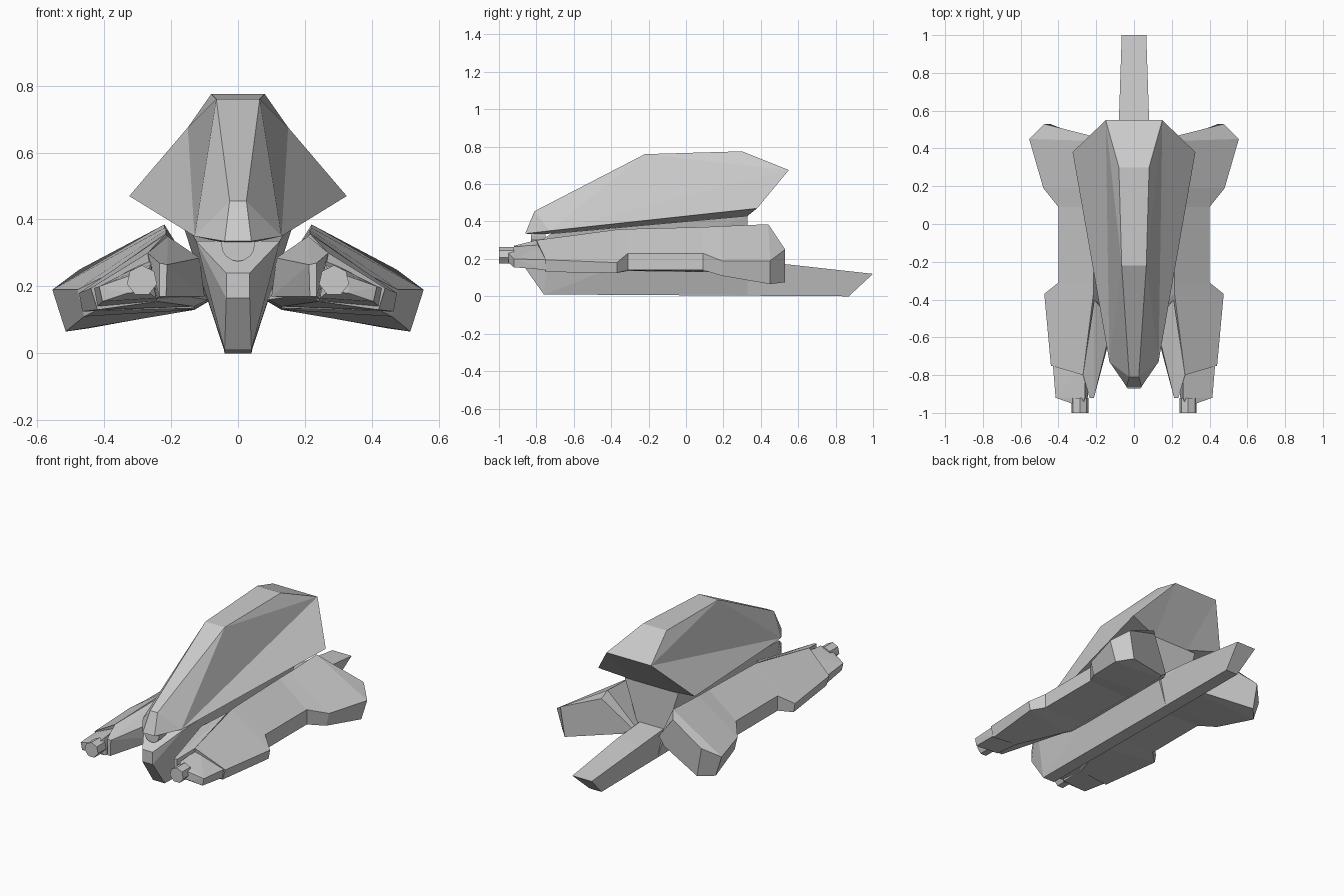
import bpy, bmesh
from math import pi
from mathutils import Matrix

if "Cube" in bpy.data.objects:
    bpy.data.objects.remove(bpy.data.objects["Cube"])


def finish(name, bm, mirror=False):
    bmesh.ops.recalc_face_normals(bm, faces=bm.faces[:])
    mesh = bpy.data.meshes.new(name)
    bm.to_mesh(mesh)
    bm.free()
    ob = bpy.data.objects.new(name, mesh)
    bpy.context.collection.objects.link(ob)
    if mirror:
        mod = ob.modifiers.new("Mirror", 'MIRROR')
        mod.use_mirror_merge = False
    return ob


def hull(name, pts, symmetric=True):
    """Faceted convex solid; symmetric parts repeat their points across x = 0,
    the others become a mirrored pair."""
    bm = bmesh.new()
    for x, y, z in pts:
        bm.verts.new((x, y, z))
        if symmetric:
            bm.verts.new((-x, y, z))
    bmesh.ops.convex_hull(bm, input=bm.verts[:])
    loose = [v for v in bm.verts if not v.link_faces]
    bmesh.ops.delete(bm, geom=loose, context='VERTS')
    bmesh.ops.dissolve_limit(bm, angle_limit=0.03, verts=bm.verts[:], edges=bm.edges[:])
    return finish(name, bm, mirror=not symmetric)


def loft(name, sections):
    """Skin closed cross-sections into a mirrored pair."""
    bm = bmesh.new()
    rings = [[bm.verts.new(p) for p in s] for s in sections]
    n = len(rings[0])
    for a, b in zip(rings, rings[1:]):
        for i in range(n):
            j = (i + 1) % n
            bm.faces.new((a[i], a[j], b[j], b[i]))
    bm.faces.new(rings[0])
    bm.faces.new(rings[-1])
    return finish(name, bm, mirror=True)


def faceted_shell(name, pts, sides, strip):
    """Symmetric solid: side faces on both halves, and a closed strip of
    quads across the centre joining each point to its mirror image."""
    bm = bmesh.new()
    right = [bm.verts.new(p) for p in pts]
    left = [bm.verts.new((-x, y, z)) for x, y, z in pts]
    for f in sides:
        bm.faces.new([right[i] for i in f])
        bm.faces.new([left[i] for i in reversed(f)])
    for i, j in zip(strip, strip[1:] + strip[:1]):
        bm.faces.new((right[i], right[j], left[j], left[i]))
    return finish(name, bm)


def cylinder(name, loc, axis, radius, length, sides, mirror=False):
    bm = bmesh.new()
    rot = Matrix.Rotation(pi / 2, 4, axis)
    bmesh.ops.create_cone(bm, cap_ends=True, segments=sides, radius1=radius,
                          radius2=radius, depth=length,
                          matrix=Matrix.Translation(loc) @ rot)
    return finish(name, bm, mirror)


# upper armoured shell with creased flanks
faceted_shell("upper_shell", [
    (.04, -.86, .335), (.025, -.81, .455), (.065, -.22, .76), (.08, .30, .775),
    (.15, .55, .675), (.325, .38, .47), (.13, -.73, .35),
    (.12, .33, .43), (.04, -.78, .33)],
    sides=[(6, 0, 1), (6, 1, 2), (6, 2, 4), (2, 3, 4), (6, 4, 5),
           (4, 7, 5), (6, 5, 7), (6, 7, 8), (6, 8, 0)],
    strip=[0, 1, 2, 3, 4, 7, 8])

# central fuselage with the pointed nose
hull("fuselage", [
    (.035, -.87, .165), (.035, -.87, .24), (.04, -.76, .01),
    (.125, -.72, .335), (.05, -.80, .28), (.08, -.70, .15),
    (.18, .33, .43), (.12, .33, .27), (.08, .33, .19), (.04, .33, .005)])

# long keel running out behind as a tail boom
hull("keel_boom", [
    (.04, -.76, .01), (.07, -.70, .15), (.04, .87, 0),
    (.065, 1.0, .12), (.08, .55, .17), (.08, .30, .19)])

# rounded sensor under the shell tip
cylinder("nose_sensor", (0, -.79, .325), 'X', .05, .08, 16)

# drooping side wings: ridge, outer top, outer bottom, inner bottom, root
loft("side_wing", [
    [(.27, -.80, .30), (.44, -.75, .195), (.42, -.75, .13), (.24, -.76, .155), (.22, -.76, .18)],
    [(.215, -.37, .357), (.475, -.37, .18), (.465, -.37, .125), (.13, -.45, .14), (.09, -.45, .16)],
    [(.215, -.31, .36), (.40, -.31, .23), (.40, -.31, .14), (.13, -.31, .135), (.08, -.31, .16)],
    [(.215, .09, .37), (.40, .09, .23), (.40, .09, .14), (.13, .09, .13), (.08, .09, .16)],
    [(.22, .19, .375), (.48, .19, .19), (.46, .19, .11), (.13, .19, .13), (.08, .19, .16)],
    [(.22, .44, .385), (.555, .45, .19), (.515, .45, .065), (.13, .38, .13), (.08, .36, .16)],
    [(.24, .47, .34), (.475, .53, .25), (.445, .53, .075), (.14, .41, .13), (.09, .39, .17)]])

# inner fin beside each gun
hull("inner_fin", [
    (.212, -.92, .265), (.235, -.92, .27), (.215, -.92, .17), (.235, -.92, .17),
    (.115, -.52, .285), (.21, -.40, .35), (.10, -.50, .17), (.25, -.70, .16),
    (.27, -.80, .30)], symmetric=False)

# tapered gun housing and barrel
hull("gun_housing", [
    (.26, -.74, .28), (.43, -.74, .195), (.42, -.74, .14), (.24, -.74, .155),
    (.26, -.92, .265), (.415, -.92, .20), (.405, -.92, .155), (.245, -.92, .165),
    (.27, -.95, .25), (.33, -.95, .23), (.33, -.95, .18), (.27, -.95, .185)],
    symmetric=False)
cylinder("gun_barrel", (.287, -.96, .217), 'X', .046, .08, 7, mirror=True)
